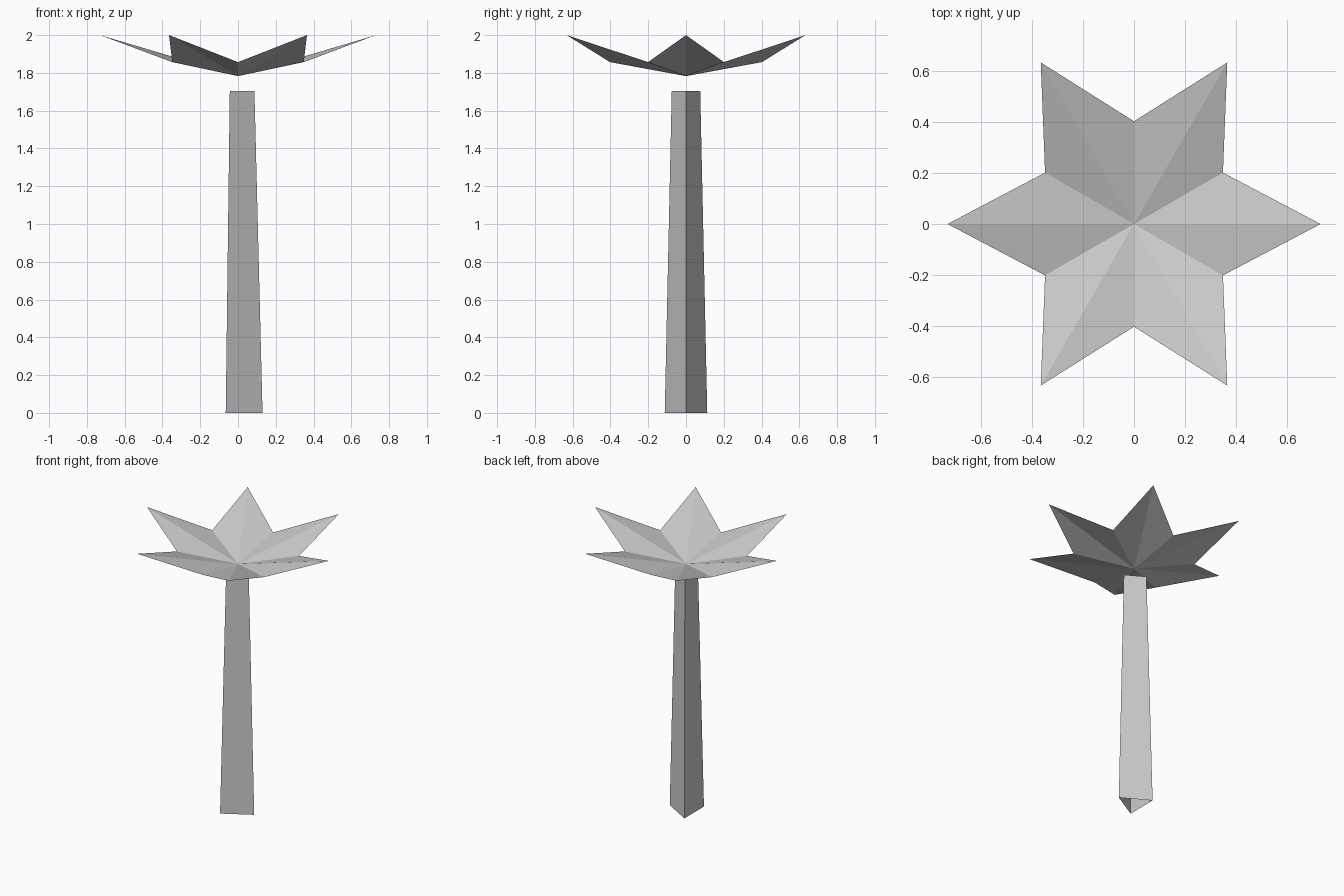
import bpy
import bmesh
from math import cos, sin, radians

cube = bpy.data.objects.get("Cube")
if cube:
    bpy.data.objects.remove(cube, do_unlink=True)

# One plain grey for the whole tree
grey = bpy.data.materials.new("light_grey")
grey.use_nodes = True
colour = (0.6, 0.6, 0.6, 1.0)
grey.diffuse_color = colour
grey.node_tree.nodes["Principled BSDF"].inputs["Base Color"].default_value = colour


def polar(radius, degrees, z):
    a = radians(degrees)
    return (radius * cos(a), radius * sin(a), z)


def make_object(name, bm):
    mesh = bpy.data.meshes.new(name)
    bm.to_mesh(mesh)
    bm.free()
    mesh.materials.append(grey)
    obj = bpy.data.objects.new(name, mesh)
    bpy.context.collection.objects.link(obj)
    return obj


# Trunk: open, tapered three-sided tube
bm = bmesh.new()
base, top = [[bm.verts.new(polar(r, 120 * i, z)) for i in range(3)]
             for r, z in ((0.13, 0.0), (0.087, 1.705))]
for i in range(3):
    j = (i + 1) % 3
    bm.faces.new((base[i], base[j], top[j], top[i]))
make_object("trunk", bm)

# Crown: folded six-pointed star, a fan of single-sided leaf halves
bm = bmesh.new()
centre = bm.verts.new((0, 0, 1.783))
rim = [bm.verts.new(polar(0.73, 30 * i, 2.0) if i % 2 == 0
                    else polar(0.402, 30 * i, 1.857)) for i in range(12)]
for i in range(12):
    bm.faces.new((centre, rim[i], rim[(i + 1) % 12]))
make_object("leaf_crown", bm)
